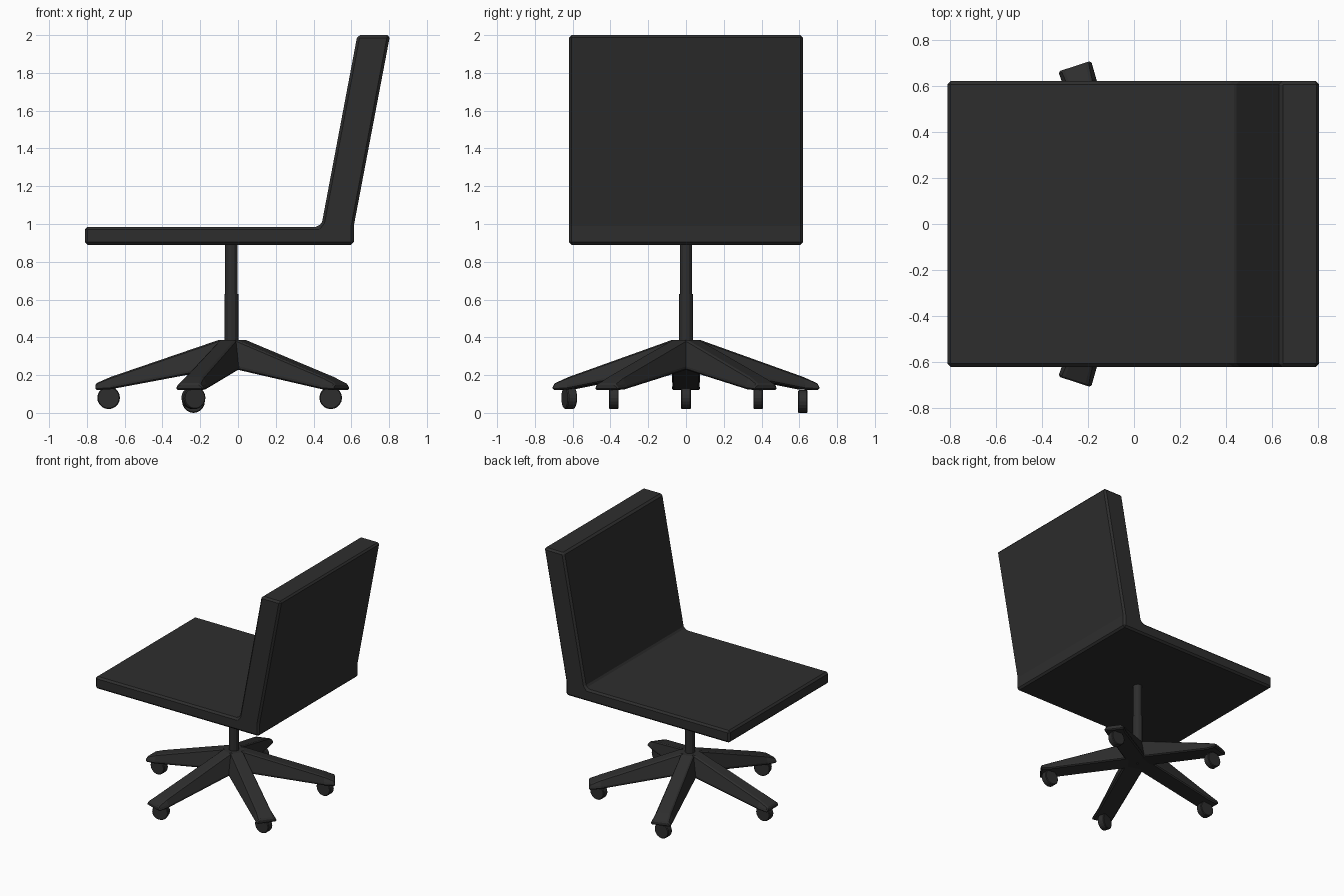
import bpy, bmesh
from math import cos, sin, radians
from mathutils import Vector, Matrix

if "Cube" in bpy.data.objects:
    bpy.data.objects.remove(bpy.data.objects["Cube"])

dark = bpy.data.materials.new("dark_plastic")
dark.diffuse_color = (0.027, 0.027, 0.027, 1)
dark.use_nodes = True
dark.node_tree.nodes["Principled BSDF"].inputs["Base Color"].default_value = dark.diffuse_color
HUB_X = -0.035


def finish(bm, name, bevel=0.0):
    bmesh.ops.recalc_face_normals(bm, faces=bm.faces)
    me = bpy.data.meshes.new(name)
    bm.to_mesh(me)
    bm.free()
    ob = bpy.data.objects.new(name, me)
    bpy.context.collection.objects.link(ob)
    me.materials.append(dark)
    if bevel:
        mod = ob.modifiers.new("bevel", 'BEVEL')
        mod.width, mod.segments = bevel, 1
        mod.limit_method, mod.angle_limit = 'ANGLE', radians(30)
    return ob


def loft(sections, name, bevel):
    """Join rings with equal point counts and cap both ends."""
    bm = bmesh.new()
    rings = [[bm.verts.new(p) for p in s] for s in sections]
    n = len(rings[0])
    for a, b in zip(rings, rings[1:]):
        for i in range(n):
            j = (i + 1) % n
            bm.faces.new((a[i], a[j], b[j], b[i]))
    bm.faces.new(rings[0])
    bm.faces.new(rings[-1])
    return finish(bm, name, bevel)


def cylinder(name, radius, depth, matrix, sides, bevel=0.0):
    bm = bmesh.new()
    bmesh.ops.create_cone(bm, cap_ends=True, segments=sides, radius1=radius,
                          radius2=radius, depth=depth, matrix=matrix)
    return finish(bm, name, bevel)


# Seat and leaning backrest, one side profile swept across the width
profile = [(-0.81, 0.89), (0.613, 0.89), (0.613, 0.99), (0.805, 2.0),
           (0.632, 2.0), (0.445, 1.01), (0.425, 0.985), (-0.81, 0.985)]
loft([[(x, y, z) for x, z in profile] for y in (-0.62, 0.62)],
     "seat_and_back", 0.014)

# Gas lift: upper column and slightly wider lower sleeve
cylinder("column", 0.033, 0.60, Matrix.Translation((HUB_X, 0, 0.60)), 12)
cylinder("column_sleeve", 0.037, 0.35, Matrix.Translation((HUB_X, 0, 0.455)), 12)
cylinder("hub", 0.075, 0.14, Matrix.Translation((HUB_X, 0, 0.308)), 10)

# Leg stations: distance, top z, bottom z, top half width, bottom half width
stations = [(0.0, 0.385, 0.232, 0.045, 0.075), (0.07, 0.385, 0.232, 0.045, 0.075),
            (0.64, 0.19, 0.125, 0.05, 0.072), (0.72, 0.155, 0.12, 0.055, 0.075)]
# Casters: axle turn and centre height differ on the two side legs
casters = {36: (0, 0.08), 108: (0, 0.06), 180: (0, 0.08), 252: (18, 0.08), 324: (0, 0.08)}

# Five-star base
for k, (angle, (turn, height)) in enumerate(casters.items(), 1):
    a = radians(angle)
    out, side = Vector((cos(a), sin(a), 0)), Vector((-sin(a), cos(a), 0))
    hub, up = Vector((HUB_X, 0, 0)), Vector((0, 0, 1))
    rings = []
    for r, top, bot, wt, wb in stations:
        c = hub + out * r
        lip = bot + 0.02
        rings.append([c + side * s + up * z for s, z in
                      ((-wt, top), (wt, top), (wb, lip), (wb, bot), (-wb, bot), (-wb, lip))])
    loft(rings, f"base_leg_{k}", 0.008)
    # Wheel under the leg tip
    m = (Matrix.Translation(hub + out * 0.65 + up * height)
         @ Matrix.Rotation(radians(turn), 4, 'Z') @ Matrix.Rotation(radians(90), 4, 'X'))
    cylinder(f"caster_{k}", 0.06, 0.052, m, 20, 0.005)
